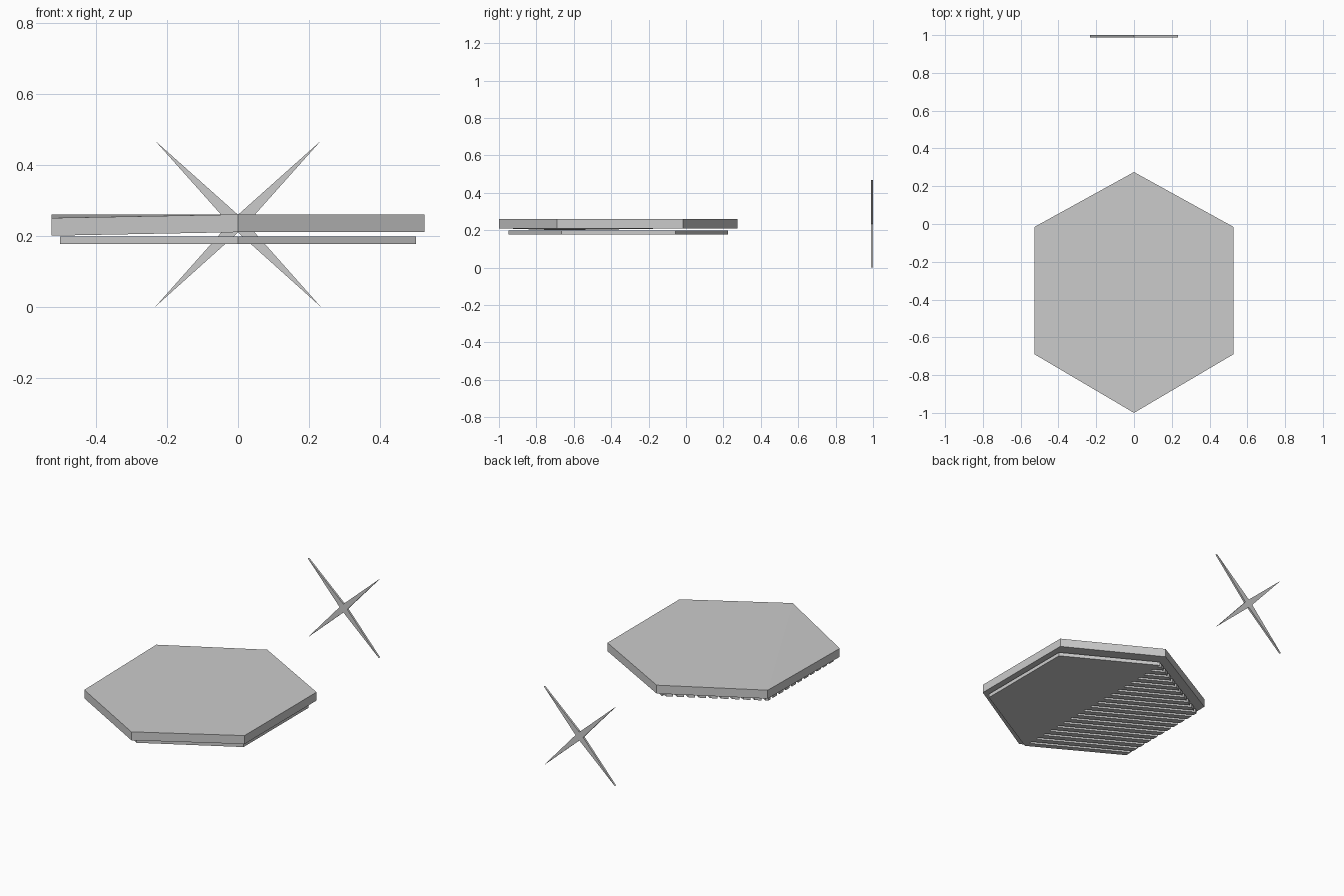
import bpy, bmesh
from mathutils import Vector

if "Cube" in bpy.data.objects:
    bpy.data.objects.remove(bpy.data.objects["Cube"])


def add_object(name, bm):
    bmesh.ops.recalc_face_normals(bm, faces=bm.faces[:])
    mesh = bpy.data.meshes.new(name)
    bm.to_mesh(mesh)
    bm.free()
    obj = bpy.data.objects.new(name, mesh)
    bpy.context.collection.objects.link(obj)
    return obj


def flat(points):
    bm = bmesh.new()
    bm.faces.new([bm.verts.new(p) for p in points])
    return bm


def extrude(bm, offset):
    out = bmesh.ops.extrude_face_region(bm, geom=bm.faces[:])
    verts = [g for g in out["geom"] if isinstance(g, bmesh.types.BMVert)]
    bmesh.ops.translate(bm, verts=verts, vec=offset)


# Upper hexagonal plate, with one slightly drooping corner at the front left
bm = bmesh.new()
outline = [(0, -1, .21), (.526, -.69, .21), (.526, -.015, .21),
           (0, .275, .21), (-.526, -.015, .21), (-.526, -.69, .20)]
v = [bm.verts.new(p) for p in outline]
bm.faces.new(v[:5])
bm.faces.new((v[0], v[4], v[5]))
extrude(bm, Vector((0, 0, .05)))
add_object("upper_plate", bm)

# Lower plate, solid right half
Z0, THICK = .176, Vector((0, 0, .022))
half = [(0, -.95), (.502, -.665), (.502, -.055), (0, .225)]
bm = flat([(x, y, Z0) for x, y in half])
extrude(bm, THICK)
add_object("lower_plate_right", bm)

# Lower plate, slatted left half: slats run parallel to the front left edge
start = Vector((0, -.95, Z0))
normal = Vector((.285, .502, 0)).normalized()
COUNT = 20
pitch = 1.175 * normal.y / COUNT
for i in range(COUNT):
    bm = flat([(-x, y, Z0) for x, y in half])
    for dist, side in ((i * pitch, -1), ((i + .65) * pitch, 1)):
        bmesh.ops.bisect_plane(bm, geom=bm.verts[:] + bm.edges[:] + bm.faces[:],
                               plane_co=start + normal * dist,
                               plane_no=normal * side, clear_outer=True)
    if bm.faces:
        extrude(bm, THICK)
        add_object(f"lower_slat_{i + 1}", bm)

# Thin four-pointed star standing behind the plates
R, TIP, MID = .025, .233, .234
star = [(TIP, TIP), (0, R), (-TIP, TIP), (-R, 0),
        (-TIP, -MID), (0, -R), (TIP, -MID), (R, 0)]
bm = flat([(x, .988, MID + z) for x, z in star])
extrude(bm, Vector((0, .012, 0)))
add_object("four_pointed_star", bm)
